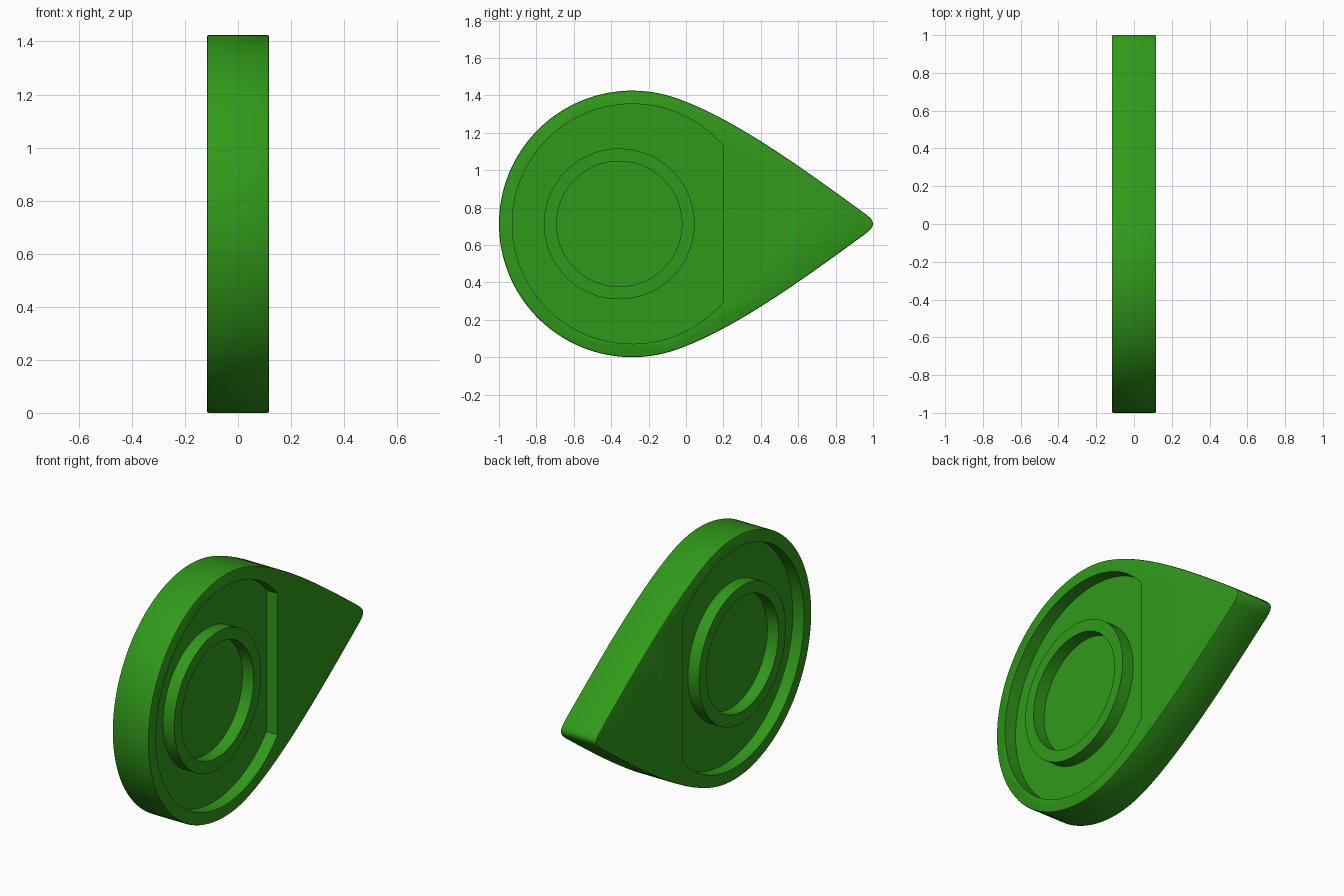
import bpy, bmesh
from math import pi, cos, sin, acos, radians

if "Cube" in bpy.data.objects:
    bpy.data.objects.remove(bpy.data.objects["Cube"])

CY, CZ, R = -0.2875, 0.7125, 0.7125   # centre and radius of the round end
HALF, DEPTH = 0.1175, 0.073           # half thickness, pocket depth
FLOOR = HALF - DEPTH

green = bpy.data.materials.new("green")
green.diffuse_color = (0.03, 0.32, 0.01, 1)
green.use_nodes = True
green.node_tree.nodes["Principled BSDF"].inputs["Base Color"].default_value = green.diffuse_color


def arc(cy, cz, r, a0, a1, n):
    return [(cy + r * cos(a0 + (a1 - a0) * i / n), cz + r * sin(a0 + (a1 - a0) * i / n))
            for i in range(n + 1)]


def finish(name, bm):
    bmesh.ops.recalc_face_normals(bm, faces=bm.faces)
    mesh = bpy.data.meshes.new(name)
    bm.to_mesh(mesh)
    bm.free()
    ob = bpy.data.objects.new(name, mesh)
    bpy.context.collection.objects.link(ob)
    mesh.materials.append(green)
    return ob


def prism(name, outline, x0, x1):
    """Extrude a closed (y, z) outline along x."""
    bm = bmesh.new()
    face = bm.faces.new([bm.verts.new((x0, y, z)) for y, z in outline])
    ext = bmesh.ops.extrude_face_region(bm, geom=[face])["geom"]
    bmesh.ops.translate(bm, vec=(x1 - x0, 0, 0),
                        verts=[v for v in ext if isinstance(v, bmesh.types.BMVert)])
    return finish(name, bm)


def tube(name, cy, cz, r_in, r_out, x0, x1, n=96):
    """Flat-topped ring about the x axis."""
    bm = bmesh.new()
    section = [(x0, r_in), (x1, r_in), (x1, r_out), (x0, r_out)]
    loops = [[bm.verts.new((x, cy + r * cos(2 * pi * i / n), cz + r * sin(2 * pi * i / n)))
              for x, r in section] for i in range(n)]
    for i in range(n):
        a, b = loops[i], loops[(i + 1) % n]
        for k in range(4):
            m = (k + 1) % 4
            bm.faces.new((a[k], a[m], b[m], b[k]))
    return finish(name, bm)


def smooth(ob):
    bpy.ops.object.select_all(action='DESELECT')
    ob.select_set(True)
    bpy.context.view_layer.objects.active = ob
    bpy.ops.object.shade_smooth_by_angle(angle=radians(30))


# Teardrop outline: round end, gently bowed sides, blunt tip
a = acos((-0.05 - CY) / R)
round_end = arc(CY, CZ, R, a, 2 * pi - a, 80)
P = [round_end[0], (0.25, 1.279), (0.60, 1.028), (0.96, 0.765)]
side = []
for i in range(1, 21):
    t = i / 20
    w = ((1 - t) ** 3, 3 * t * (1 - t) ** 2, 3 * t * t * (1 - t), t ** 3)
    side.append(tuple(sum(w[k] * P[k][c] for k in range(4)) for c in (0, 1)))
side += [(0.977, 0.751), (0.989, 0.739), (0.997, 0.726)]
lower = [(y, 2 * CZ - z) for y, z in side]
body = prism("teardrop_body", round_end + lower + [(1.0, CZ)] + side[::-1], -HALF, HALF)

bev = body.modifiers.new("soft_edges", 'BEVEL')
bev.width, bev.segments = 0.008, 2
bev.limit_method, bev.angle_limit = 'ANGLE', radians(60)

# D-shaped pocket on both faces, with a flush raised ring inside
b = acos((0.2 - CY) / 0.641)
pocket = arc(CY, CZ, 0.641, b, 2 * pi - b, 80)
for label, s in (("right", 1), ("left", -1)):
    cutter = prism("pocket_cutter_" + label, pocket, s * FLOOR, s * (HALF + 0.1))
    cutter.hide_render = True
    cutter.hide_set(True)
    cut = body.modifiers.new("pocket_" + label, 'BOOLEAN')
    cut.operation, cut.solver, cut.object = 'DIFFERENCE', 'EXACT', cutter
    smooth(tube("ring_" + label, -0.357, CZ, 0.335, 0.403, s * (FLOOR - 0.01), s * HALF))

# Bake the cuts, then remove the cutters
bpy.context.view_layer.update()
baked = bpy.data.meshes.new_from_object(body.evaluated_get(bpy.context.evaluated_depsgraph_get()))
body.modifiers.clear()
body.data = baked
for ob in list(bpy.data.objects):
    if "cutter" in ob.name:
        bpy.data.objects.remove(ob)
smooth(body)
